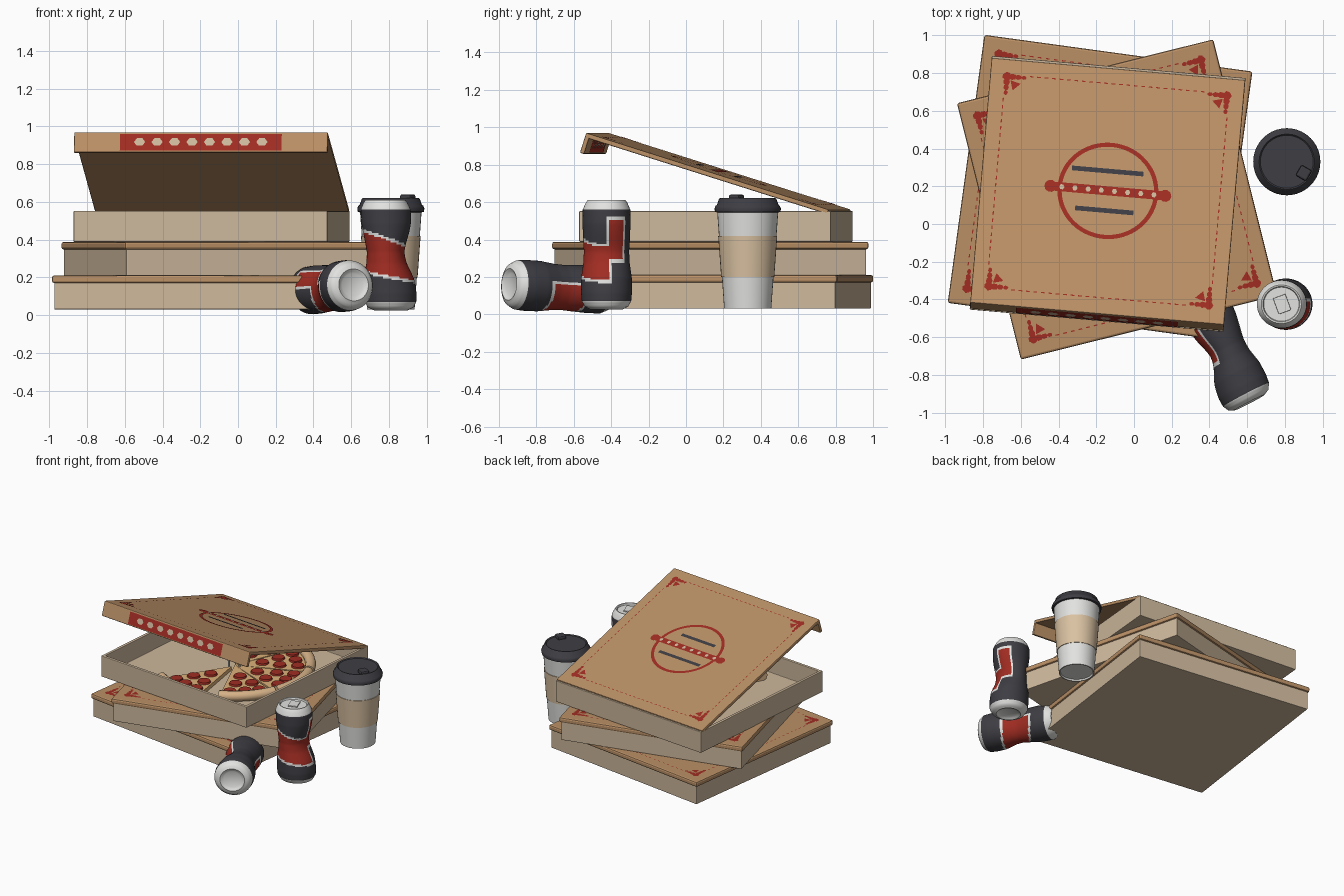
import bpy, bmesh, math, random
from math import sin, cos, pi, radians
from mathutils import Matrix, Vector

random.seed(4)
if "Cube" in bpy.data.objects:
    bpy.data.objects.remove(bpy.data.objects["Cube"])


def material(name, *rgb):
    lin = [((c / 255 + 0.055) / 1.055) ** 2.4 for c in rgb] + [1]
    m = bpy.data.materials.new(name)
    m.use_nodes = True
    m.diffuse_color = lin
    m.node_tree.nodes["Principled BSDF"].inputs["Base Color"].default_value = lin
    return m


KRAFT = material("kraft card", 186, 144, 102)
CARTON = material("pale carton", 205, 184, 156)
RED = material("red print", 160, 44, 34)
DARK = material("charcoal", 62, 61, 67)
WHITE = material("white", 226, 226, 224)
SLEEVE = material("cup sleeve", 218, 194, 162)
CHEESE = material("cheese", 222, 178, 122)
CRUST = material("crust", 214, 178, 136)

T = lambda x, y, z: Matrix.Translation((x, y, z))
R = lambda deg, axis: Matrix.Rotation(radians(deg), 4, axis)


def finish(bm, name, mats, matrix, smooth=False, bevel=0):
    me = bpy.data.meshes.new(name)
    bm.to_mesh(me)
    bm.free()
    ob = bpy.data.objects.new(name, me)
    bpy.context.collection.objects.link(ob)
    for m in mats:
        me.materials.append(m)
    ob.matrix_world = matrix
    if bevel:
        mod = ob.modifiers.new("Bevel", 'BEVEL')
        mod.width, mod.segments = bevel, 2
    if smooth:
        bpy.ops.object.select_all(action='DESELECT')
        ob.select_set(True)
        bpy.context.view_layer.objects.active = ob
        bpy.ops.object.shade_smooth_by_angle(angle=radians(40))
    return ob


def block(name, size, centre, mat, matrix, bevel=0.006, wall=0):
    """Bevelled block; with a wall thickness it becomes an open tray."""
    bm = bmesh.new()
    bmesh.ops.create_cube(bm, size=1, matrix=T(*centre) @ Matrix.Diagonal((*size, 1)))
    if wall:
        top = max(bm.faces, key=lambda f: f.calc_center_median().z)
        bmesh.ops.inset_region(bm, faces=[top], thickness=wall)
        inner = bmesh.ops.extrude_discrete_faces(bm, faces=[top])["faces"][0]
        bmesh.ops.translate(bm, verts=inner.verts, vec=(0, 0, 0.02 - size[2]))
    return finish(bm, name, [mat], matrix, bevel=bevel)


def plate(bm, pts, z=0.003, index=0):
    f = bm.faces.new([bm.verts.new((x, y, z)) for x, y in pts])
    f.material_index = index


def rect(bm, x, y, w, h, **kw):
    plate(bm, [(x - w, y - h), (x + w, y - h), (x + w, y + h), (x - w, y + h)], **kw)


def disc(bm, x, y, rx, ry, n=10, **kw):
    plate(bm, [(x + rx * cos(2 * pi * i / n), y + ry * sin(2 * pi * i / n)) for i in range(n)], **kw)


def band(bm, half, h, dot_x, dot_y, step):
    """Red strip carrying a row of eight pale dots."""
    rect(bm, 0, 0, half, h)
    for i in range(8):
        disc(bm, (i - 3.5) * step, 0, dot_x, dot_y, 6, z=0.005, index=1)


def lid_print(name, matrix, half):
    bm = bmesh.new()
    n, r0, r1 = 64, 0.245, 0.268
    for i in range(n):  # ring
        a, b = 2 * pi * i / n, 2 * pi * (i + 1) / n
        plate(bm, [(r0 * cos(a), r0 * sin(a)), (r1 * cos(a), r1 * sin(a)),
                   (r1 * cos(b), r1 * sin(b)), (r0 * cos(b), r0 * sin(b))])
    band(bm, 0.31, 0.025, 0.014, 0.016, 0.07)
    for s in (-1, 1):
        disc(bm, s * 0.305, 0, 0.033, 0.034)
        rect(bm, -0.01, s * 0.11, 0.19 if s > 0 else 0.155, 0.013, index=2)
    c = half - 0.09
    for sx in (-1, 1):  # corner ornaments
        for sy in (-1, 1):
            for k in range(4):
                size = 0.026 - k * 0.004
                disc(bm, sx * (c - k * 0.03), sy * c, size, size * 0.8, 7)
                disc(bm, sx * c, sy * (c - k * 0.03), size * 0.8, size, 7, z=0.0035)
            plate(bm, [(sx * (c + dx), sy * (c + dy)) for dx, dy in
                       ((-0.02, -0.02), (-0.035, -0.075), (-0.055, -0.055), (-0.075, -0.035))][::sx * sy], z=0.004)
    for i in range(24):  # dashed border
        t = -c + 0.13 + (2 * c - 0.26) * i / 23
        for s in (-1, 1):
            rect(bm, t, s * (c + 0.01), 0.01, 0.003)
            rect(bm, s * (c + 0.01), t, 0.003, 0.01)
    finish(bm, name, [RED, CARTON, DARK], matrix)


# Closed boxes
for name, x, y, z, turn, size in (("bottom_box", -0.18, 0.195, 0.03, -7.8, 1.434),
                                  ("middle_box", -0.09, 0.13, 0.208, 14, 1.40)):
    m = T(x, y, z) @ R(turn, 'Z')
    block(name + "_body", (size - 0.025, size - 0.025, 0.15), (0, 0, 0.075), CARTON, m, 0.004)
    block(name + "_lid", (size, size, 0.04), (0, 0, 0.16), KRAFT, m, 0.012)
    lid_print(name + "_print", m @ T(0, 0, 0.18), size / 2)

# Open box
top = T(-0.14, 0.16, 0.388) @ R(-5, 'Z')
block("open_tray", (1.35, 1.35, 0.164), (0, 0, 0.082), CARTON, top, 0.004, wall=0.032)
lid = top @ T(0, 0.66, 0.162) @ R(-17.5, 'X')
block("open_lid", (1.35, 1.363, 0.026), (0, -0.68, -0.002), KRAFT, lid)
block("open_lid_flap", (1.35, 0.024, 0.112), (0, -1.352, -0.045), KRAFT, lid)
lid_print("open_lid_print", lid @ T(0, -0.68, 0.011), 0.675)
for name, y, turn in (("flap_print_outer", -1.364, 0), ("flap_print_inner", -1.34, 180)):
    bm = bmesh.new()
    band(bm, 0.43, 0.046, 0.03, 0.024, 0.093)
    finish(bm, name, [RED, CARTON], lid @ T(0, y, -0.046) @ R(turn, 'Z') @ R(90, 'X'))

# Pizza slices
floor = top @ T(0, 0, 0.021)
for start, sweep, slide in ((-118, 42, 0.03), (-62, 43, 0), (-17, 43, 0), (28, 43, 0), (73, 43, 0)):
    mid = radians(start + sweep / 2)
    m = floor @ T(slide * cos(mid), slide * sin(mid), 0)
    arc = [radians(start + sweep * i / 10) for i in range(11)]
    bm = bmesh.new()
    plate(bm, [(0, 0)] + [(0.53 * cos(a), 0.53 * sin(a)) for a in arc], z=0)
    up = bmesh.ops.extrude_face_region(bm, geom=bm.faces[:], use_keep_orig=True)["geom"]
    bmesh.ops.translate(bm, verts=[v for v in up if isinstance(v, bmesh.types.BMVert)], vec=(0, 0, 0.03))
    bmesh.ops.recalc_face_normals(bm, faces=bm.faces[:])
    finish(bm, "pizza_slice", [CHEESE], m)
    cu = bpy.data.curves.new("pizza_crust", 'CURVE')
    cu.dimensions, cu.bevel_depth, cu.use_fill_caps = '3D', 0.038, True
    sp = cu.splines.new('POLY')
    sp.points.add(len(arc) - 1)
    for p, a in zip(sp.points, arc):
        p.co = (0.54 * cos(a), 0.54 * sin(a), 0.038, 1)
    cu.materials.append(CRUST)
    ob = bpy.data.objects.new("pizza_crust", cu)
    ob.matrix_world = m
    bpy.context.collection.objects.link(ob)
    bm = bmesh.new()
    for r, part in ((0.2, 0.5), (0.32, 0.28), (0.33, 0.76), (0.45, 0.2), (0.44, 0.5), (0.45, 0.82)):
        a = radians(start + sweep * (part + random.uniform(-0.04, 0.04)))
        bmesh.ops.create_cone(bm, cap_ends=True, segments=14, radius1=0.048, radius2=0.044, depth=0.014,
                              matrix=T(r * cos(a), r * sin(a), 0.036))
    finish(bm, "pepperoni", [RED], m, True)

# Pizza support stand
bm = bmesh.new()
bmesh.ops.create_cone(bm, cap_ends=True, segments=20, radius1=0.06, radius2=0.06, depth=0.012, matrix=T(0, 0, 0.12))
for i in range(3):
    a = 2 * pi * i / 3
    bmesh.ops.create_cone(bm, cap_ends=True, segments=8, radius1=0.006, radius2=0.009, depth=0.12,
                          matrix=T(0.045 * cos(a), 0.045 * sin(a), 0.06))
finish(bm, "pizza_stand", [WHITE], floor, True)


def lathe(name, profile, mats, matrix, n=40, rule=None, shape=None):
    """Turn an (r, z) profile around z, colour by rule(angle, z), then reshape."""
    bm = bmesh.new()
    rings = [[bm.verts.new((r * cos(2 * pi * i / n), r * sin(2 * pi * i / n), z)) for i in range(n)]
             for r, z in profile]
    for a, b in zip(rings, rings[1:]):
        for i in range(n):
            j = (i + 1) % n
            bm.faces.new((a[i], a[j], b[j], b[i]))
    bm.faces.new(rings[0][::-1])
    bm.faces.new(rings[-1])
    for f in bm.faces:
        c = f.calc_center_median()
        if rule:
            f.material_index = rule(math.atan2(c.y, c.x), c.z)
    if shape:
        for v in bm.verts:
            shape(v.co)
    return finish(bm, name, mats, matrix, True)


# Paper cup
cup = T(0.81, 0.33, 0.03)
lathe("cup", [(0.115, 0.012), (0.118, 0), (0.126, 0), (0.138, 0.17), (0.154, 0.39), (0.164, 0.53)],
      [WHITE], cup)
lathe("cup_sleeve", [(0.139, 0.17), (0.142, 0.17), (0.158, 0.39), (0.154, 0.39)], [SLEEVE], cup)
lathe("cup_lid", [(0.165, 0.515), (0.175, 0.518), (0.178, 0.535), (0.172, 0.55), (0.165, 0.555), (0.153, 0.588),
                  (0.147, 0.592), (0.14, 0.585), (0.05, 0.585)], [DARK], cup)
block("cup_lid_spout", (0.065, 0.065, 0.03), (0, 0, 0.595), DARK, cup @ T(0.09, -0.06, 0) @ R(-30, 'Z'), 0.01)


# Drink cans
def can_rule(angle, z):
    if z < 0.04 or z > 0.535:
        return 1
    d = (angle + pi / 2 + pi) % (2 * pi) - pi
    s = abs((angle - 0.45 + pi) % (2 * pi) - pi)
    edge = min(z - 0.185 + 0.025 * sin(d), 0.375 - 0.04 * sin(d) - z, (1.7 - abs(d)) * 0.13)
    strip = min(z - 0.27, 0.48 - z, (0.3 - s) * 0.13)
    depth = max(edge, strip)
    return 2 if depth > 0 else 1 if depth > -0.016 else 0


def crumple(co):
    t = math.exp(-((co.z - 0.3) / 0.11) ** 2)
    co.x *= 1.04 - 0.18 * t
    co.y *= 1 + 0.04 * t
    co.x += 0.025 - 0.05 * co.z - 0.012 * t


def can(name, matrix):
    keys = [(0.06, 0.015), (0.085, 0), (0.115, 0.015), (0.132, 0.045), (0.136, 0.09), (0.134, 0.17),
            (0.12, 0.25), (0.116, 0.31), (0.123, 0.39), (0.128, 0.46), (0.127, 0.535), (0.112, 0.57),
            (0.102, 0.585), (0.094, 0.583), (0.09, 0.572), (0.03, 0.572)]
    profile = []
    for (r, z), (r2, z2) in zip(keys, keys[1:]):
        k = max(1, round(abs(z2 - z) / 0.01))
        profile += [(r + (r2 - r) * i / k, z + (z2 - z) * i / k) for i in range(k)]
    lathe(name, profile + keys[-1:], [DARK, WHITE, RED], matrix, 56, can_rule, crumple)
    block(name + "_tab", (0.07, 0.09, 0.01), (0, 0, 0.58), WHITE, matrix @ R(20, 'Z'), 0.003)


can("standing_can", T(0.785, -0.425, 0.025))
axis = Vector((-0.26, 0.5, -0.03)).normalized()
side = Vector((0, 0, 1)).cross(axis).normalized()
lying = Matrix((side, axis.cross(side), axis)).transposed().to_4x4()
can("lying_can", T(0.635, -0.935, 0.16) @ lying)
